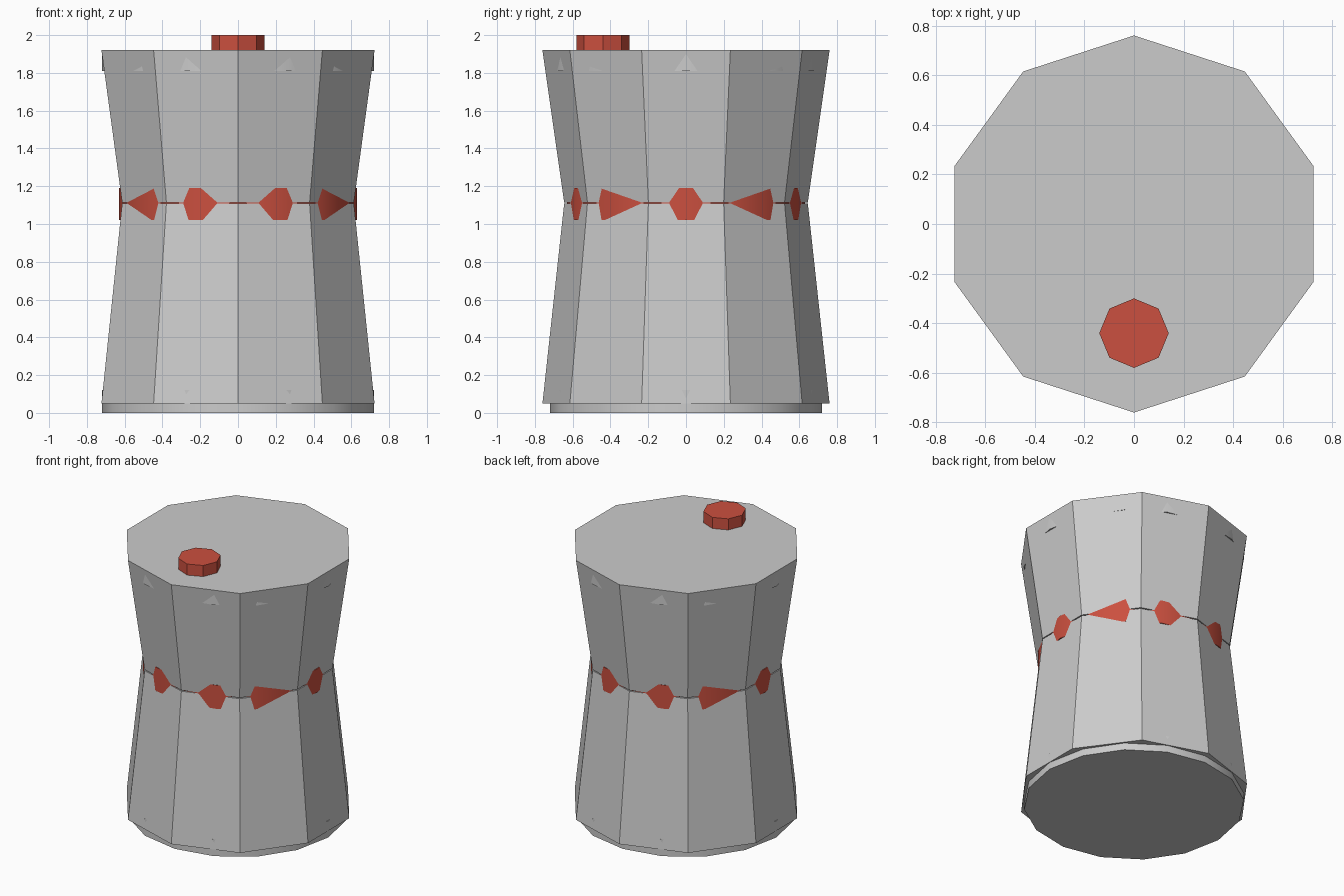
import bpy
from math import radians

if "Cube" in bpy.data.objects:
    bpy.data.objects.remove(bpy.data.objects["Cube"])


def prism(name, sides, r_bottom, r_top, z0, z1, y=0.0, turn=0.0, smooth=False, mat=None):
    """Upright closed frustum between heights z0 and z1."""
    bpy.ops.mesh.primitive_cone_add(vertices=sides, radius1=r_bottom, radius2=r_top,
                                    depth=z1 - z0, location=(0, y, (z0 + z1) / 2),
                                    rotation=(0, 0, turn))
    ob = bpy.context.object
    ob.name = name
    if smooth:
        bpy.ops.object.shade_smooth_by_angle(angle=radians(30))
    if mat:
        ob.data.materials.append(mat)
    return ob


red = bpy.data.materials.new("red")
red.diffuse_color = (0.6, 0.08, 0.05, 1)
red.use_nodes = True
red.node_tree.nodes["Principled BSDF"].inputs["Base Color"].default_value = red.diffuse_color

# Ten-sided body: two tapered halves meeting at a narrow waist seam
# (the cone primitive puts a corner on the y axis, front and back)
prism("lower_body", 10, 0.76, 0.645, 0.05, 1.108)
prism("upper_body", 10, 0.645, 0.76, 1.115, 1.92)

# Sixteen-sided inner discs whose corners poke slightly through the body
prism("base_disc", 16, 0.72, 0.72, 0.0, 0.12, smooth=True)
prism("top_disc", 16, 0.72, 0.72, 1.81, 1.91, smooth=True)

# Red band at the waist, showing through as patches
prism("waist_band", 16, 0.631, 0.631, 1.02, 1.19, smooth=True, mat=red)

# Red eight-sided button on the lid near the front
prism("button", 8, 0.14, 0.14, 1.90, 2.0, y=-0.44, mat=red)
